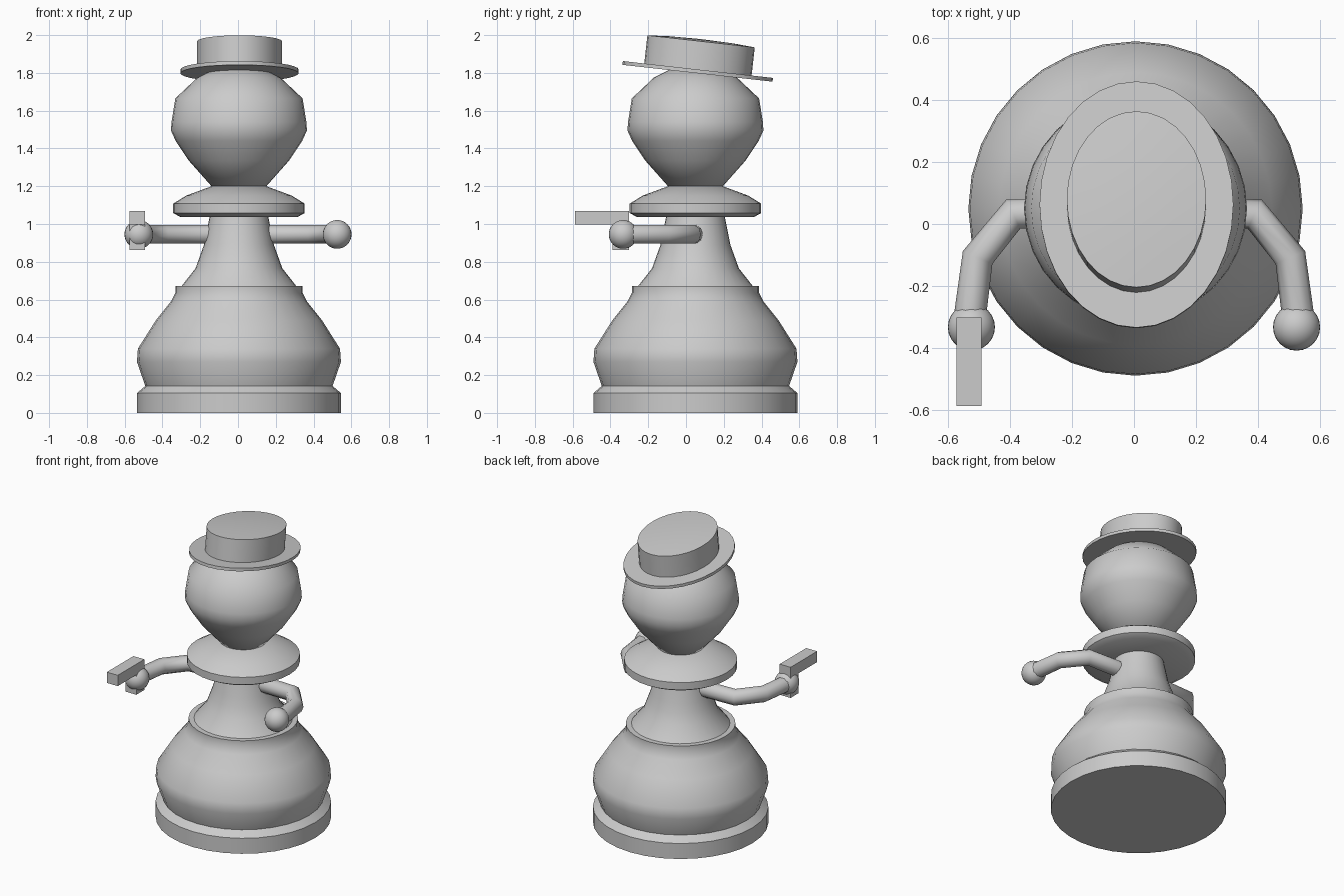
import bpy, bmesh, math
from mathutils import Matrix, Vector

default = bpy.data.objects.get("Cube")
if default:
    bpy.data.objects.remove(default, do_unlink=True)

grey = bpy.data.materials.new("plain grey")
grey.use_nodes = True
grey.diffuse_color = (0.6, 0.6, 0.6, 1)
grey.node_tree.nodes["Principled BSDF"].inputs["Base Color"].default_value = (0.6, 0.6, 0.6, 1)

CENTRE = Vector((0.005, 0.05, 0))


def add_object(name, bm, smooth_angle=None):
    bmesh.ops.recalc_face_normals(bm, faces=bm.faces)
    mesh = bpy.data.meshes.new(name)
    bm.to_mesh(mesh)
    bm.free()
    mesh.materials.append(grey)
    obj = bpy.data.objects.new(name, mesh)
    bpy.context.collection.objects.link(obj)
    if smooth_angle:
        bpy.ops.object.select_all(action='DESELECT')
        obj.select_set(True)
        bpy.context.view_layer.objects.active = obj
        bpy.ops.object.shade_smooth_by_angle(angle=math.radians(smooth_angle))
    return obj


def lathe(name, profile, smooth_angle=40, scale=(1, 1), sides=32):
    """Turn a (radius, height) profile round z; zero radii close the ends."""
    bm = bmesh.new()
    verts = [bm.verts.new((r, 0, z)) for r, z in profile]
    edges = [bm.edges.new(pair) for pair in zip(verts, verts[1:])]
    bmesh.ops.spin(bm, geom=verts + edges, axis=(0, 0, 1), cent=(0, 0, 0),
                   angle=math.tau, steps=sides)
    bmesh.ops.remove_doubles(bm, verts=bm.verts, dist=0.0005)
    bmesh.ops.scale(bm, vec=(*scale, 1), verts=bm.verts)
    obj = add_object(name, bm, smooth_angle)
    obj.location = CENTRE
    return obj


def box(name, low, high):
    low, high = Vector(low), Vector(high)
    bm = bmesh.new()
    bmesh.ops.create_cube(bm, size=1, matrix=Matrix.Translation((low + high) / 2)
                          @ Matrix.Diagonal((*(high - low), 1)))
    return add_object(name, bm)


# Turned pawn: foot, bulging body, neck, collar and head
lathe("base", [(0, 0), (0.54, 0), (0.54, 0.105), (0.495, 0.143), (0, 0.143)])
lathe("body", [(0, 0.14), (0.495, 0.14), (0.54, 0.27), (0.535, 0.34), (0.44, 0.49),
               (0.36, 0.59), (0.337, 0.635), (0.337, 0.672), (0, 0.672)])
lathe("neck", [(0, 0.67), (0.305, 0.67), (0.23, 0.765), (0.205, 0.835), (0.185, 0.89),
               (0.155, 1.04), (0, 1.04)])
lathe("collar", [(0, 1.035), (0.31, 1.037), (0.348, 1.058), (0.348, 1.108), (0.28, 1.15),
                 (0.145, 1.2), (0, 1.2)])
lathe("head", [(0, 1.19), (0.145, 1.2), (0.265, 1.335), (0.335, 1.44), (0.36, 1.495),
               (0.357, 1.54), (0.337, 1.665), (0.22, 1.775), (0.13, 1.82), (0, 1.84)], 60)

# Oval hat, tipped back
hat_parts = [
    lathe("hat_brim", [(0, -0.01), (1, -0.01), (1, 0.01), (0, 0.01)], 40, (0.313, 0.4)),
    lathe("hat_crown", [(0, 0), (1, 0), (1, 0.16), (0.6, 0.168), (0, 0.172)], 40, (0.225, 0.286)),
]
for part in hat_parts:
    part.location = (0.008, 0.062, 1.808)
    part.rotation_euler.x = math.radians(-6.4)

# Bent arms with ball hands
for side, sign in (("left", 1), ("right", -1)):
    curve = bpy.data.curves.new(side + "_arm", 'CURVE')
    curve.dimensions = '3D'
    curve.bevel_depth = 0.052
    curve.bevel_resolution = 3
    curve.use_fill_caps = True
    path = [(0.1, 0.04), (0.39, 0.032), (0.505, -0.108), (0.53, -0.3)]
    spline = curve.splines.new('POLY')
    spline.points.add(len(path) - 1)
    for point, (x, y) in zip(spline.points, path):
        point.co = (sign * x, y, 0.945, 1)
    spline.use_smooth = True
    curve.materials.append(grey)
    bpy.context.collection.objects.link(bpy.data.objects.new(side + "_arm", curve))

    bm = bmesh.new()
    bmesh.ops.create_uvsphere(bm, u_segments=24, v_segments=16, radius=0.076,
                              matrix=Matrix.Translation((sign * 0.525, -0.333, 0.945)))
    add_object(side + "_hand", bm, 60)

# Blocky pistol in the right hand
box("pistol_barrel", (-0.574, -0.587, 0.997), (-0.492, -0.302, 1.07))
box("pistol_grip", (-0.574, -0.388, 0.862), (-0.492, -0.302, 0.997))
